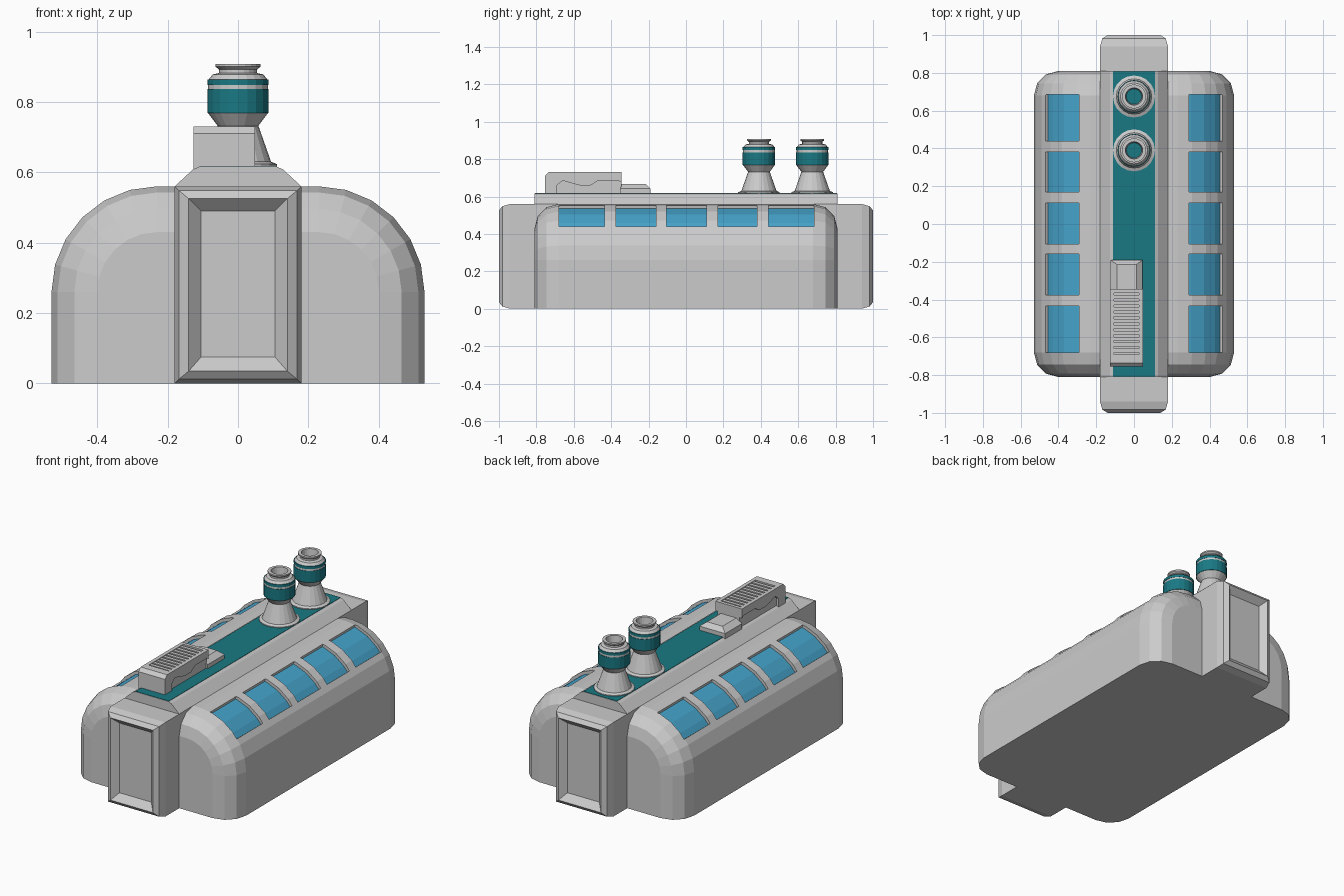
import bpy, bmesh
from math import sin, cos, pi, radians

if "Cube" in bpy.data.objects:
    bpy.data.objects.remove(bpy.data.objects["Cube"])


def make(name, lofts, color=None):
    """One object from several lofts; each loft is a list of equal-length rings."""
    bm = bmesh.new()
    for rings in lofts:
        vs = [[bm.verts.new(p) for p in ring] for ring in rings]
        n = len(vs[0])
        for a, b in zip(vs, vs[1:]):
            for i in range(n):
                j = (i + 1) % n
                bm.faces.new((a[i], a[j], b[j], b[i]))
        bm.faces.new(vs[0][::-1])
        bm.faces.new(vs[-1])
    bmesh.ops.recalc_face_normals(bm, faces=bm.faces)
    me = bpy.data.meshes.new(name)
    bm.to_mesh(me)
    bm.free()
    ob = bpy.data.objects.new(name, me)
    bpy.context.collection.objects.link(ob)
    if color:
        me.materials.append(color)
    return ob


def material(name, rgb):
    m = bpy.data.materials.new(name)
    m.diffuse_color = (*rgb, 1)
    m.use_nodes = True
    m.node_tree.nodes["Principled BSDF"].inputs["Base Color"].default_value = m.diffuse_color
    return m


def rect(x0, x1, y0, y1, z):
    return [(x0, y0, z), (x1, y0, z), (x1, y1, z), (x0, y1, z)]


def box(x0, x1, y0, y1, z0, z1):
    return [rect(x0, x1, y0, y1, z0), rect(x0, x1, y0, y1, z1)]


def along_y(pts, y0, y1):
    return [[(x, y, z) for x, z in pts] for y in (y0, y1)]


def along_x(pts, x0, x1):
    return [[(x, y, z) for y, z in pts] for x in (x0, x1)]


def lathe(profile, y, n=20):
    return [[(r * cos(2 * pi * i / n), y + r * sin(2 * pi * i / n), z)
             for i in range(n)] for r, z in profile]


teal = material("teal", (0.01, 0.19, 0.23))
glass = material("window_blue", (0.06, 0.37, 0.60))

# Main hull: rounded-top section lofted along y, inset at both ends
CX, CZ, R = 0.23, 0.26, 0.30


def hull_section(d, y):
    arc = [(CX + (R - d) * cos(radians(a)), CZ + (R - d) * sin(radians(a)))
           for a in range(0, 91, 15)]
    half = [(CX + R - d, 0)] + arc
    return [(x, y, z) for x, z in half] + [(-x, y, z) for x, z in half[::-1]]


B = 0.13
steps = [(B * (1 - cos(radians(a))), 0.81 - B + B * sin(radians(a))) for a in (0, 30, 60, 90)]
hull = make("hull", [[hull_section(d, -y) for d, y in steps[::-1]]
                     + [hull_section(d, y) for d, y in steps]])

# Windows: recesses cut into the curved shoulders, with blue panes inside
spans = [(-0.68, -0.435), (-0.375, -0.16), (-0.105, 0.11), (0.17, 0.38), (0.44, 0.685)]
angles = (37, 45, 60, 75, 78)


def shoulder_strip(r0, r1, side, y0, y1):
    def arc(r, seq):
        return [(side * (CX + r * cos(radians(a))), CZ + r * sin(radians(a))) for a in seq]
    return along_y(arc(r0, angles) + arc(r1, angles[::-1]), y0, y1)


cutter = make("window_cutter", [shoulder_strip(0.280, 0.34, s, *y) for s in (-1, 1) for y in spans])
mod = hull.modifiers.new("window_recesses", 'BOOLEAN')
mod.operation = 'DIFFERENCE'
mod.solver = 'EXACT'
mod.object = cutter
bpy.context.view_layer.objects.active = hull
bpy.ops.object.modifier_apply(modifier=mod.name)
bpy.data.objects.remove(cutter)
make("window_panes", [shoulder_strip(0.270, 0.282, s, *y) for s in (-1, 1) for y in spans], glass)

# Entrance blocks at both ends, bevelled rim with a sloped door recess
for label, s in (("front", -1), ("back", 1)):
    rim = [(0.66, 0.18, 0, 0.56), (0.94, 0.18, 0, 0.56), (0.982, 0.168, 0.012, 0.548),
           (1.0, 0.14, 0.035, 0.525), (0.965, 0.105, 0.075, 0.49)]
    make(label + "_entrance", [[[(-w, s * y, z0), (w, s * y, z0), (w, s * y, z1), (-w, s * y, z1)]
                                for y, w, z0, z1 in rim]])

# Roof ridge and its coloured strip
ridge = [(0.18, 0.55), (0.18, 0.56), (0.128, 0.608), (0.11, 0.616)]
make("roof_ridge", [along_y(ridge + [(-x, z) for x, z in ridge[::-1]], -0.81, 0.81)])
make("roof_strip", [box(-0.11, 0.11, -0.808, 0.808, 0.60, 0.618)], teal)

# Two exhaust stacks with coloured bands
stack = [(0.111, 0.61), (0.111, 0.623), (0.094, 0.63), (0.058, 0.732), (0.085, 0.768),
         (0.085, 0.862), (0.072, 0.878), (0.054, 0.882), (0.054, 0.892), (0.064, 0.900),
         (0.064, 0.908), (0.046, 0.908), (0.040, 0.86)]
for i, y in enumerate((0.39, 0.675), 1):
    make(f"stack_{i}", [lathe(stack, y)])
    make(f"stack_bands_{i}", [lathe([(0.08, a), (0.087, a), (0.087, b), (0.08, b)], y)
                              for a, b in ((0.768, 0.836), (0.848, 0.864))], teal)

# Roof cooling unit: core, notched side plates, rim and slats
core = [(-0.755, 0.61), (-0.345, 0.61), (-0.345, 0.715), (-0.74, 0.715), (-0.755, 0.70)]
plate = [(-0.755, 0.61), (-0.69, 0.61), (-0.69, 0.66), (-0.66, 0.685), (-0.57, 0.66),
         (-0.51, 0.66), (-0.47, 0.685), (-0.36, 0.685), (-0.345, 0.675), (-0.345, 0.73),
         (-0.735, 0.73), (-0.755, 0.71)]
nose = [(-0.755, 0.70), (-0.69, 0.70), (-0.69, 0.73), (-0.735, 0.73), (-0.755, 0.71)]
make("cooling_unit", [along_x(core, -0.112, 0.034), along_x(plate, -0.127, -0.105),
                      along_x(plate, 0.026, 0.048), along_x(nose, -0.106, 0.027),
                      box(-0.106, 0.027, -0.365, -0.345, 0.70, 0.73)])
make("cooling_slats", [box(-0.106, 0.027, y, y + 0.02, 0.71, 0.727)
                       for y in [-0.68 + 0.0315 * i for i in range(10)]])

# Low duct behind the cooling unit
make("cooling_duct", [[rect(-0.125, 0.045, -0.35, -0.19, 0.61), rect(-0.125, 0.045, -0.35, -0.19, 0.642),
                       rect(-0.09, 0.012, -0.35, -0.215, 0.667)]])
